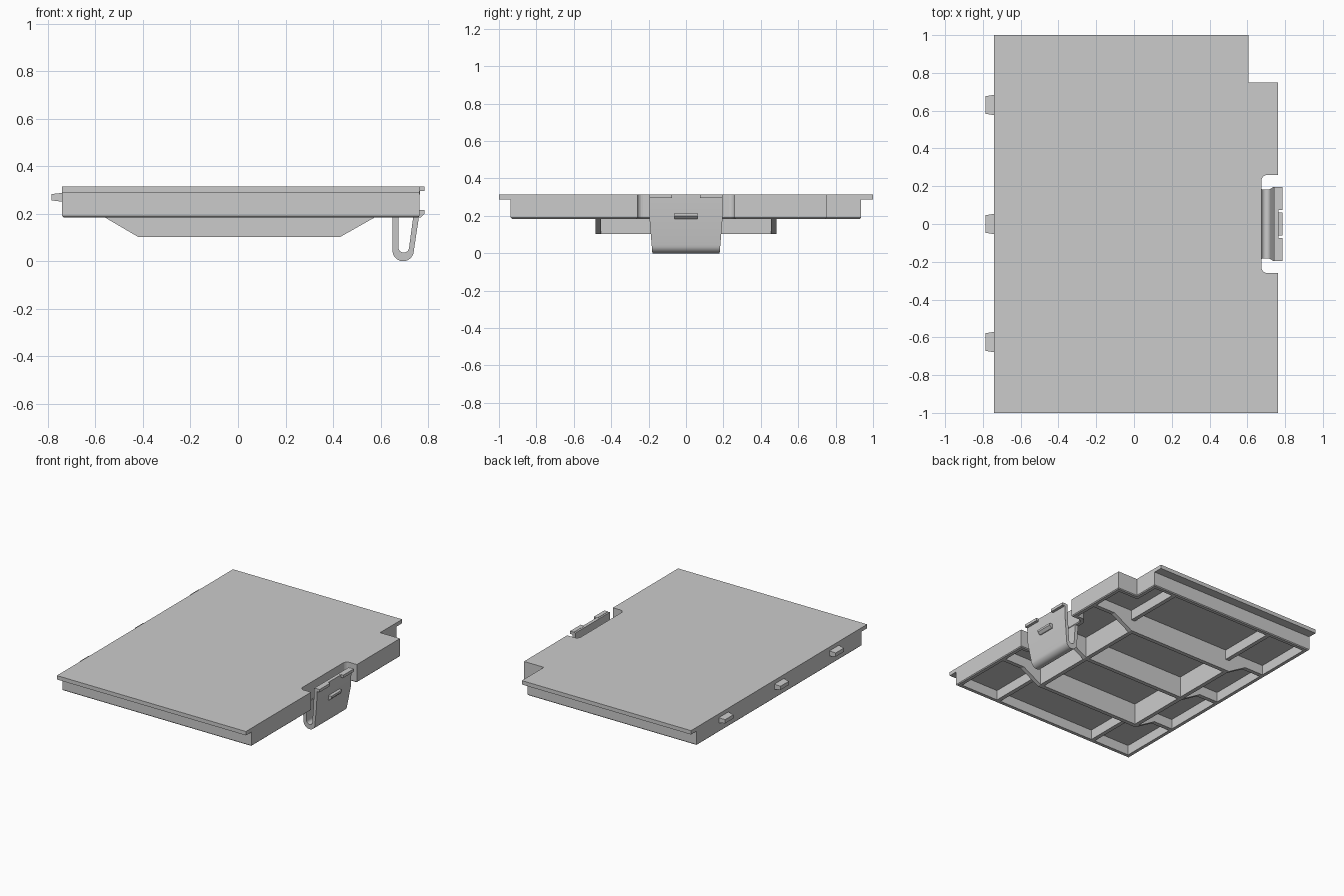
import bpy, bmesh, math
from mathutils import Vector

cube = bpy.data.objects.get("Cube")
if cube:
    bpy.data.objects.remove(cube, do_unlink=True)

grey = bpy.data.materials.new("plain grey")
grey.use_nodes = True
COLOUR = (0.6, 0.6, 0.6, 1)
grey.diffuse_color = COLOUR
grey.node_tree.nodes["Principled BSDF"].inputs["Base Color"].default_value = COLOUR

# Main heights, wall thickness and edge chamfer
TOP, LIP, FLOOR, RIM, DEEP = 0.315, 0.287, 0.255, 0.184, 0.102
WALL, CHAMFER = 0.03, 0.006


def finish(name, bm):
    bmesh.ops.recalc_face_normals(bm, faces=bm.faces)
    mesh = bpy.data.meshes.new(name)
    bm.to_mesh(mesh)
    bm.free()
    mesh.materials.append(grey)
    obj = bpy.data.objects.new(name, mesh)
    bpy.context.collection.objects.link(obj)
    return obj


def prism(name, points, axis, low, high):
    """Extrude a 2D profile along the named axis."""
    place = {"x": lambda p, d: (d, p[0], p[1]),
             "y": lambda p, d: (p[0], d, p[1]),
             "z": lambda p, d: (p[0], p[1], d)}[axis]
    bm = bmesh.new()
    ends = [[bm.verts.new(place(p, d)) for p in points] for d in (low, high)]
    for end in ends:
        bm.faces.new(end)
    for i in range(len(points)):
        j = (i + 1) % len(points)
        bm.faces.new((ends[0][i], ends[0][j], ends[1][j], ends[1][i]))
    return finish(name, bm)


def box(name, x, y, z):
    return prism(name, [(x[0], y[0]), (x[1], y[0]), (x[1], y[1]), (x[0], y[1])], "z", *z)


def arc(cx, cy, r, start, end, steps):
    angles = [math.radians(start + (end - start) * i / steps) for i in range(steps + 1)]
    return [(cx + r * math.cos(a), cy + r * math.sin(a)) for a in angles]


def inset(points, distance):
    """Shift a closed outline inward with mitred corners."""
    result, n = [], len(points)
    for i, p in enumerate(points):
        p = Vector(p)
        before = (p - Vector(points[i - 1])).normalized()
        after = (Vector(points[(i + 1) % n]) - p).normalized()
        n1, n2 = Vector((-before.y, before.x)), Vector((-after.y, after.x))
        result.append(tuple(p + (n1 + n2) * distance / (1 + n1.dot(n2))))
    return result


def outline(front, back):
    """Cover outline with a cut corner and a rounded latch recess."""
    r, side, step = 0.03, 0.763, 0.75
    recess = arc(0.675 + r, -0.26 + r, r, 270, 180, 5) + arc(0.675 + r, 0.26 - r, r, 180, 90, 5)
    return ([(-0.74, front), (side, front), (side, -0.26)] + recess +
            [(side, 0.26), (side, step), (0.605, step), (0.605, back), (-0.74, back)])


# Top plate with overhanging ends, and the thicker floor inside the wall
prism("top_plate", outline(-1, 1), "z", LIP, TOP)
outer = outline(-0.937, 0.935)
prism("inner_floor", inset(outer, WALL / 2), "z", FLOOR, LIP)

# Perimeter wall with a small chamfer on its lower outside edge
inner = inset(outer, WALL)
bm = bmesh.new()
loops = [[bm.verts.new((*p, z)) for p in path]
         for path, z in ((outer, LIP), (outer, RIM + CHAMFER), (inset(outer, CHAMFER), RIM),
                         (inner, RIM), (inner, LIP))]
for a, b in zip(loops, loops[1:]):
    for i in range(len(a)):
        j = (i + 1) % len(a)
        bm.faces.new((a[i], a[j], b[j], b[i]))
finish("perimeter_wall", bm)

# Lengthwise ribs with a deep trapezoid middle
for name, y, end in (("front", -0.47, 0.74), ("middle", 0, 0.655), ("back", 0.47, 0.74)):
    prism(name + "_long_rib",
          [(-0.72, LIP), (-0.72, RIM), (-0.56, RIM), (-0.42, DEEP),
           (0.43, DEEP), (0.575, RIM), (end, RIM), (end, LIP)],
          "y", y - 0.015, y + 0.015)

# Cross ribs, deep between the outer long ribs
for name, x in (("right", -0.405), ("left", 0.415)):
    prism(name + "_cross_rib",
          [(-0.92, LIP), (-0.92, RIM), (-0.48, RIM), (-0.48, DEEP),
           (0.48, DEEP), (0.48, RIM), (0.92, RIM), (0.92, LIP)],
          "x", x - 0.015, x + 0.015)

# Tapered locating tabs on the right edge
for name, y in (("front", -0.625), ("middle", 0), ("back", 0.63)):
    tab = box(name + "_tab", (-0.785, -0.735), (y - 0.055, y + 0.055), (0.25, 0.288))
    for v in tab.data.vertices:
        if v.co.x < -0.76:
            v.co.y = y + (v.co.y - y) * 0.85
            v.co.z = 0.269 + (v.co.z - 0.269) * 0.7

# Spring latch: U-shaped strip, thicker and narrower at the bottom
outside = [(0.65, RIM)] + arc(0.695, 0.045, 0.045, 180, 360, 12) + [(0.761, RIM), (0.766, 0.313)]
inside = [(0.675, RIM)] + arc(0.6975, 0.0585, 0.0225, 180, 360, 12) + [(0.737, RIM), (0.742, 0.313)]
latch = prism("spring_latch", outside + inside[::-1], "y", -1, 1)
for v in latch.data.vertices:
    v.co.y *= 0.18 + 0.015 * min(v.co.z / RIM, 1)
bpy.ops.object.select_all(action="DESELECT")
latch.select_set(True)
bpy.context.view_layer.objects.active = latch
bpy.ops.object.shade_smooth_by_angle(angle=math.radians(35))

# Latch lips and catch
for name, side in (("front", -1), ("back", 1)):
    box(name + "_latch_lip", (0.755, 0.785), sorted((side * 0.075, side * 0.195)), (0.295, TOP))
prism("latch_catch", [(0.745, 0.18), (0.77, 0.185), (0.785, 0.2), (0.785, 0.215), (0.745, 0.215)],
      "y", -0.062, 0.062)
